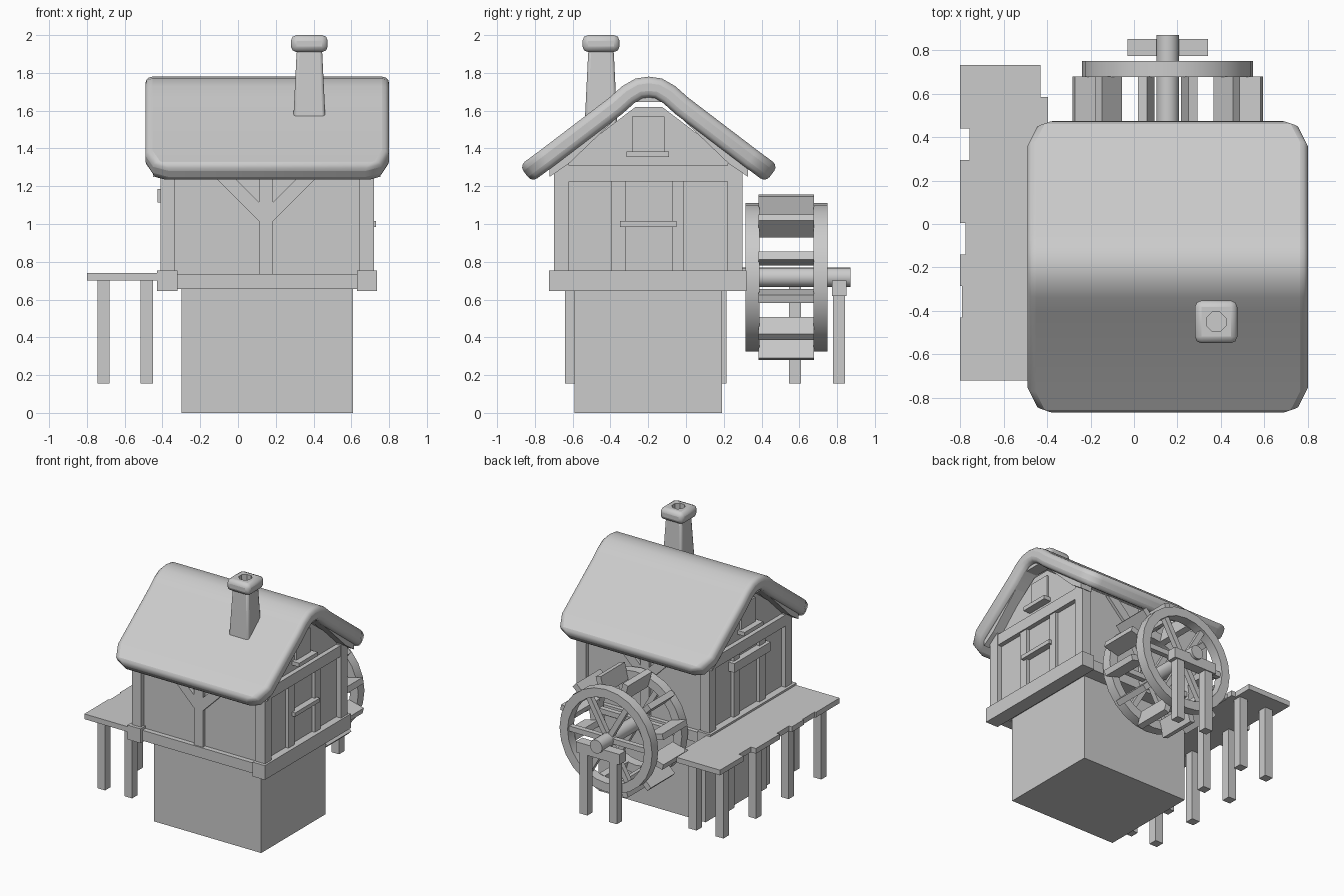
import bpy, bmesh, math
from mathutils import Matrix, Vector

if "Cube" in bpy.data.objects:
    bpy.data.objects.remove(bpy.data.objects["Cube"], do_unlink=True)

grey = bpy.data.materials.new("plain grey")
grey.use_nodes = True
grey.diffuse_color = (0.6, 0.6, 0.6, 1)
grey.node_tree.nodes["Principled BSDF"].inputs["Base Color"].default_value = (0.6, 0.6, 0.6, 1)


def finish(name, bm):
    bmesh.ops.recalc_face_normals(bm, faces=bm.faces)
    mesh = bpy.data.meshes.new(name)
    bm.to_mesh(mesh)
    bm.free()
    mesh.materials.append(grey)
    ob = bpy.data.objects.new(name, mesh)
    bpy.context.collection.objects.link(ob)
    return ob


def smooth(ob, angle=40):
    bpy.ops.object.select_all(action="DESELECT")
    ob.select_set(True)
    bpy.context.view_layer.objects.active = ob
    bpy.ops.object.shade_smooth_by_angle(angle=math.radians(angle))


def bevel(ob, width, segments, angle=50):
    mod = ob.modifiers.new("Rounded edges", "BEVEL")
    mod.width, mod.segments = width, segments
    mod.limit_method, mod.angle_limit = "ANGLE", math.radians(angle)
    mod.use_clamp_overlap = False


def add_box(bm, x, y, z, turn=None):
    size = [b - a for a, b in (x, y, z)]
    mid = [(a + b) / 2 for a, b in (x, y, z)]
    m = Matrix.Translation(mid) @ Matrix.Diagonal((*size, 1))
    return bmesh.ops.create_cube(bm, size=1, matrix=turn @ m if turn else m)["verts"]


def box(name, x, y, z):
    bm = bmesh.new()
    add_box(bm, x, y, z)
    return finish(name, bm)


def prism(name, points, axis, lo, hi):
    """Extrude a 2D outline along x or y."""
    bm = bmesh.new()
    place = (lambda p, d: (d, p[0], p[1])) if axis == "x" else (lambda p, d: (p[0], d, p[1]))
    face = bm.faces.new([bm.verts.new(place(p, lo)) for p in points])
    new = bmesh.ops.extrude_face_region(bm, geom=[face])["geom"]
    shift = Vector(place((0, 0), hi - lo))
    bmesh.ops.translate(bm, vec=shift, verts=[v for v in new if isinstance(v, bmesh.types.BMVert)])
    return finish(name, bm)


def cylinder(name, radius, sides, lo, hi, matrix):
    bm = bmesh.new()
    bmesh.ops.create_cone(bm, cap_ends=True, segments=sides, radius1=radius, radius2=radius,
                          depth=hi - lo, matrix=matrix @ Matrix.Translation((0, 0, (lo + hi) / 2)))
    return finish(name, bm)


CX, CY = 0.155, -0.197  # centre lines of the house

# Stone base and walls with gables
box("base", (-0.30, 0.61), (-0.59, 0.19), (0, 0.66))
half = [(0.465, 0.66), (0.465, 1.32), (0.07, 1.62)]
outline = [(CY + d, z) for d, z in half] + [(CY - d, z) for d, z in reversed(half)]
prism("walls", outline, "x", -0.375, 0.68)

# Timber sills, corner posts and long-side framing
for side, x in (("left", (0.63, 0.735)), ("right", (-0.43, -0.32))):
    box(side + "_sill", x, (-0.725, 0.32), (0.645, 0.755))
for end, y in (("front", (-0.70, -0.62)), ("back", (0.22, 0.30))):
    box(end + "_sill", (-0.32, 0.63), y, (0.655, 0.735))
    box(end + "_left_corner_post", (0.64, 0.72), y, (0.75, 1.32))
    box(end + "_right_corner_post", (-0.41, -0.335), y, (0.75, 1.32))
    inner = (-0.69, -0.65) if end == "front" else (0.25, 0.29)
    box(end + "_middle_post", (0.11, 0.185), inner, (0.73, 1.31))
    for side, s in (("left", 1), ("right", -1)):
        brace = [(0.037, 1.015), (0.037, 1.115), (0.232, 1.31), (0.332, 1.31)]
        prism(f"{end}_{side}_brace", [(0.148 + s * x, z) for x, z in brace], "y", *inner)

# Gable framing, rafters, windows and door trim on both ends
rafter = [(0.525, 1.30), (0.16, 1.585), (0.07, 1.69)]
under = [(0.07, 1.645), (0.13, 1.605), (0.425, 1.315), (0.525, 1.25)]
under[1:3] = [(0.12, 1.61), (0.425, 1.318)]
loop = ([(CY - d, z) for d, z in rafter] + [(CY + d, z) for d, z in reversed(rafter)]
        + [(CY + d, z) for d, z in reversed(under)] + [(CY - d, z) for d, z in under])
for side, s, wall in (("left", 1, 0.68), ("right", -1, -0.375)):
    def out(a, b):
        return tuple(sorted((wall + s * a, wall + s * b)))
    prism(side + "_rafters", loop, "x", *out(-0.02, 0.075))
    box(side + "_gable_beam", out(-0.02, 0.035), (-0.62, 0.22), (1.225, 1.31))
    box(side + "_front_jamb", out(-0.02, 0.025), (-0.395, -0.32), (0.75, 1.23))
    box(side + "_back_jamb", out(-0.02, 0.025), (-0.075, -0.01), (0.75, 1.23))
    box(side + "_attic_window", out(-0.02, 0.015), (-0.285, -0.115), (1.38, 1.57))
    box(side + "_attic_window_ledge", out(-0.02, 0.06), (-0.315, -0.09), (1.355, 1.385))
box("left_window_ledge", (0.66, 0.73), (-0.35, -0.05), (0.985, 1.015))
box("right_door_lintel", (-0.425, -0.36), (-0.42, 0.02), (1.115, 1.185))

# Thick rounded roof: cross-sections lofted from eave to eave
slope = [(0.685, 1.308, 0.52), (0.655, 1.331, 0.605), (0.575, 1.39, 0.645), (0.21, 1.668, 0.645),
         (0.14, 1.73, 0.645), (0.07, 1.77, 0.645)]
stations = [(-d, z, w) for d, z, w in slope] + [(0, 1.78, 0.645)] + slope[::-1]
bm = bmesh.new()
rings = []
for i, (d, z, w) in enumerate(stations):
    a, b = stations[max(i - 1, 0)], stations[min(i + 1, len(stations) - 1)]
    n = Vector((b[1] - a[1], a[0] - b[0])).normalized() * 0.11
    ring = [(-w, 0, 0), (w, 0, 0), (w, n.x, n.y), (-w, n.x, n.y)]
    rings.append([bm.verts.new((CX + x, CY + d + dy, z + dz)) for x, dy, dz in ring])
for r, q in zip(rings, rings[1:]):
    for k in range(4):
        j = (k + 1) % 4
        bm.faces.new((r[k], r[j], q[j], q[k]))
bm.faces.new(rings[0])
bm.faces.new(rings[-1])
roof = finish("roof", bm)
bevel(roof, 0.035, 3)
smooth(roof, 60)

# Chimney with a bored cap
bm = bmesh.new()
at = Matrix.Translation((0.378, -0.45, 1.69))
bmesh.ops.create_cone(bm, cap_ends=True, segments=4, radius1=0.127, radius2=0.095, depth=0.46,
                      matrix=at @ Matrix.Rotation(math.pi / 4, 4, "Z"))
stack = finish("chimney_stack", bm)
bevel(stack, 0.015, 2)
smooth(stack, 60)
cap = box("chimney_cap", (0.28, 0.475), (-0.548, -0.352), (1.91, 2.0))
bevel(cap, 0.03, 2)
smooth(cap, 50)
bore = cylinder("chimney_bore_cutter", 0.048, 8, 1.94, 2.1,
                Matrix.Translation((0.378, -0.45, 0)) @ Matrix.Rotation(math.pi / 8, 4, "Z"))
bore.hide_render = True
bore.display_type = "WIRE"
bore.hide_set(True)
cut = cap.modifiers.new("Bore", "BOOLEAN")
cut.operation, cut.object, cut.solver = "DIFFERENCE", bore, "EXACT"

# Side deck: uneven planks on two rows of legs
ends = [-0.80, -0.80, -0.79, -0.80, -0.775, -0.80, -0.80, -0.757, -0.80, -0.80]
for i, x in enumerate(ends):
    y = -0.72 + i * 0.145
    last = i == len(ends) - 1
    box(f"deck_plank_{i + 1}", (x, -0.43 if last else -0.395), (y, y + 0.145), (0.70, 0.74))
for i in range(4):
    y = 0.577 - i * 0.395
    for row, x in (("outer", -0.712), ("inner", -0.483)):
        box(f"deck_{row}_leg_{i + 1}", (x - 0.033, x + 0.033), (y - 0.033, y + 0.033), (0.155, 0.705))

# Water wheel: two spoked rims, paddles and an axle
HUB = Matrix.Translation((CX, 0, 0.718))
for name, lo, hi in (("inner", 0.315, 0.39), ("outer", 0.675, 0.75)):
    bm = bmesh.new()
    section = [(0.325, lo), (0.393, lo), (0.393, hi), (0.325, hi)]
    vs = [bm.verts.new(HUB @ Vector((r, y, 0))) for r, y in section]
    es = [bm.edges.new((vs[k], vs[(k + 1) % 4])) for k in range(4)]
    bmesh.ops.spin(bm, geom=vs + es, cent=HUB.translation, axis=(0, 1, 0),
                   angle=math.tau, steps=24, use_merge=True)
    bmesh.ops.remove_doubles(bm, verts=bm.verts, dist=0.0005)
    smooth(finish(name + "_wheel_rim", bm), 30)
    bm = bmesh.new()
    for k in range(6):
        add_box(bm, (0.03, 0.335), (lo + 0.018, hi - 0.018), (-0.02, 0.02),
                HUB @ Matrix.Rotation(k * math.tau / 6, 4, "Y"))
    finish(name + "_wheel_spokes", bm)
bm = bmesh.new()
for k in range(12):
    add_box(bm, (0.32, 0.448), (0.385, 0.678), (-0.022, 0.022),
            HUB @ Matrix.Rotation((k + 0.5) * math.tau / 12, 4, "Y"))
finish("wheel_paddles", bm)
smooth(cylinder("wheel_axle", 0.052, 16, 0.25, 0.87, HUB @ Matrix.Rotation(-math.pi / 2, 4, "X")))

# Axle trestle
box("trestle_beam", (-0.03, 0.34), (0.772, 0.85), (0.62, 0.70))
for side, x in (("left", 0.28), ("right", 0.03)):
    box(side + "_trestle_leg", (x - 0.033, x + 0.033), (0.778, 0.843), (0.155, 0.63))
